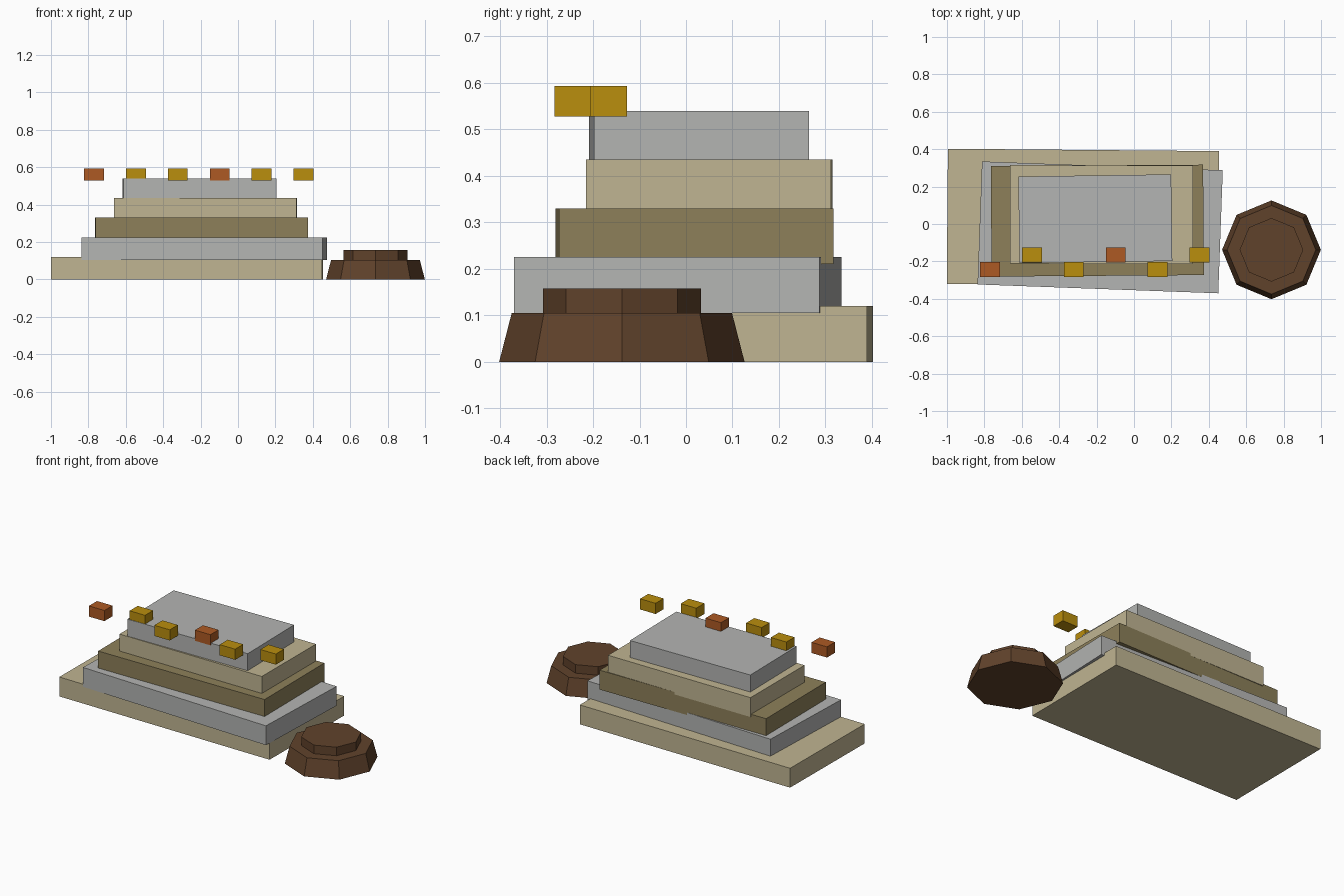
import bpy
import math

if "Cube" in bpy.data.objects:
    bpy.data.objects.remove(bpy.data.objects["Cube"])


def material(name, hex_code):
    """Flat colour given as an sRGB hex code, stored as linear."""
    m = bpy.data.materials.new(name)
    rgb = [int(hex_code[i:i + 2], 16) / 255 for i in (0, 2, 4)]
    m.diffuse_color = [c / 12.92 if c <= 0.04045 else ((c + 0.055) / 1.055) ** 2.4 for c in rgb] + [1]
    m.use_nodes = True
    m.node_tree.nodes["Principled BSDF"].inputs["Base Color"].default_value = m.diffuse_color
    return m


tan = material("pale tan stone", "C0B592")
grey = material("grey stone", "B4B5B3")
olive = material("dark tan stone", "8D805A")
gold = material("gold", "BA8E0D")
copper = material("copper orange", "AD5A24")
brown = material("brown clay", "60422B")


def finish(name, mat):
    obj = bpy.context.object
    obj.name = obj.data.name = name
    obj.data.materials.append(mat)
    return obj


def block(name, mat, center, size, turn=0):
    bpy.ops.mesh.primitive_cube_add(size=1, location=center, rotation=(0, 0, math.radians(turn)))
    obj = finish(name, mat)
    obj.scale = size


def octagon(name, mat, x, y, z0, z1, r0, r1):
    bpy.ops.mesh.primitive_cone_add(vertices=8, radius1=r0, radius2=r1, depth=z1 - z0,
                                    location=(x, y, (z0 + z1) / 2))
    finish(name, mat)


# Stacked slabs, each slightly turned and sunk into the one below
slabs = [
    (tan, -0.273, 0.035, 1.45, 0.722, -0.5),
    (grey, -0.181, -0.018, 1.288, 0.658, -2.1),
    (olive, -0.196, 0.018, 1.135, 0.59, 0.4),
    (tan, -0.174, 0.05, 0.978, 0.527, -0.2),
    (grey, -0.207, 0.028, 0.817, 0.463, 0.8),
]
for i, (mat, x, y, w, d, turn) in enumerate(slabs):
    block(f"slab_{i + 1}", mat, (x, y, 0.06 + 0.105 * i), (w, d, 0.12), turn)

# Zigzag row of small offering blocks
for i in range(6):
    block(f"small_block_{i + 1}", copper if i % 3 == 0 else gold,
          (-0.77 + 0.224 * i, -0.166 if i % 2 else -0.244, 0.561), (0.106, 0.079, 0.066))

# Eight-sided mound with a raised lid
octagon("mound_base", brown, 0.735, -0.138, 0, 0.105, 0.264, 0.237)
octagon("mound_lid", brown, 0.735, -0.138, 0.09, 0.158, 0.17, 0.17)
